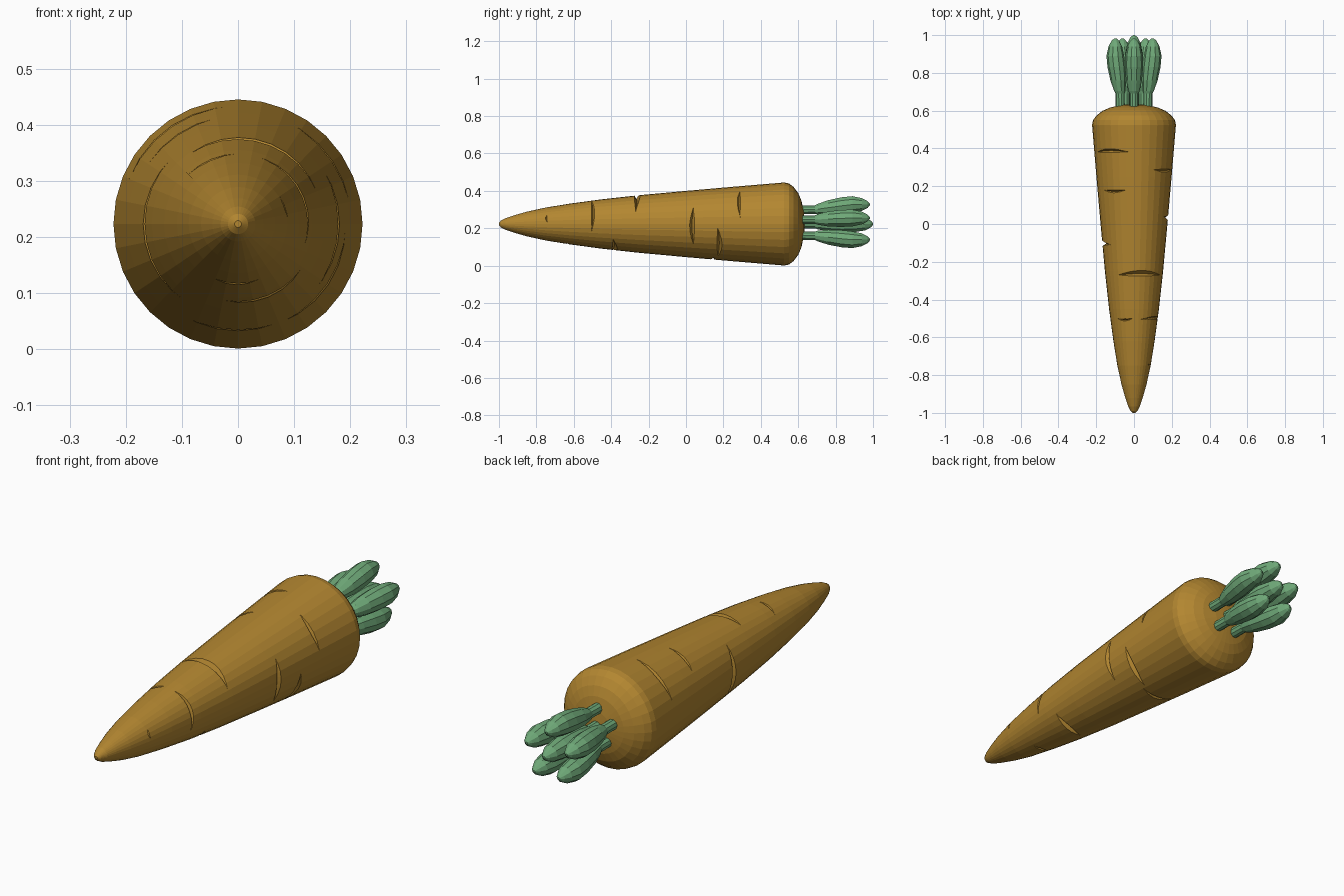
import bpy, bmesh
from math import cos, sin, pi, radians
from mathutils import Vector

if "Cube" in bpy.data.objects:
    bpy.data.objects.remove(bpy.data.objects["Cube"])

CZ = 0.223  # height of the carrot's axis


def material(name, rgb):
    m = bpy.data.materials.new(name)
    m.diffuse_color = (*rgb, 1)
    m.use_nodes = True
    m.node_tree.nodes["Principled BSDF"].inputs["Base Color"].default_value = m.diffuse_color
    return m


ORANGE = material("root_orange", (0.45, 0.24, 0.03))
GREEN = material("leaf_green", (0.16, 0.40, 0.19))


def skin(bm, rings, caps=False):
    """Bridge consecutive rings of points with quads."""
    vs = [[bm.verts.new(p) for p in ring] for ring in rings]
    n = len(vs[0])
    for a, b in zip(vs, vs[1:]):
        for i in range(n):
            j = (i + 1) % n
            bm.faces.new((a[i], a[j], b[j], b[i]))
    if caps:
        bm.faces.new(vs[0])
        bm.faces.new(vs[-1])


def finish(bm, name, mat):
    bmesh.ops.remove_doubles(bm, verts=bm.verts, dist=1e-5)
    bmesh.ops.recalc_face_normals(bm, faces=bm.faces)
    me = bpy.data.meshes.new(name)
    bm.to_mesh(me)
    bm.free()
    ob = bpy.data.objects.new(name, me)
    bpy.context.collection.objects.link(ob)
    if mat:
        me.materials.append(mat)
    return ob


def lathe(name, profile, sides, mat, axis=lambda y: (0, CZ)):
    """Revolve (y, radius) points around an axis running along y."""
    bm = bmesh.new()
    rings = []
    for y, r in profile:
        x, z = axis(y)
        rings.append([Vector((x + r * cos(2 * pi * i / sides), y,
                              z + r * sin(2 * pi * i / sides))) for i in range(sides)])
    skin(bm, rings, caps=True)
    return finish(bm, name, mat)


# Root body
PROFILE = [(-1, 0.006), (-0.99, 0.018), (-0.965, 0.031), (-0.92, 0.046), (-0.85, 0.066),
           (-0.75, 0.088), (-0.62, 0.109), (-0.45, 0.132), (-0.25, 0.154), (0, 0.177),
           (0.25, 0.199), (0.525, 0.222), (0.55, 0.217), (0.575, 0.198), (0.6, 0.165),
           (0.617, 0.125), (0.63, 0.065), (0.635, 0.015)]
root = lathe("carrot_root", PROFILE, 32, ORANGE)


def radius(y):
    for (y0, r0), (y1, r1) in zip(PROFILE, PROFILE[1:]):
        if y0 <= y <= y1:
            return r0 + (r1 - r0) * (y - y0) / (y1 - y0)


# Crescent grooves: position along root, start angle, end angle, half width, depth
GROOVES = [(0.38, 95, 160, 0.014, 0.013), (0.18, 102, 146, 0.012, 0.012),
           (-0.27, 25, 125, 0.018, 0.028), (-0.50, 92, 135, 0.010, 0.012),
           (-0.505, -20, 75, 0.011, 0.013), (-0.74, 5, 35, 0.008, 0.008),
           (-0.39, -100, -35, 0.017, 0.02), (0.04, -38, 30, 0.018, 0.02),
           (0.17, -65, -5, 0.018, 0.018), (0.29, 10, 62, 0.013, 0.014),
           (-0.11, 138, 232, 0.018, 0.022), (0.15, -118, -68, 0.014, 0.014),
           (-0.64, -115, -70, 0.010, 0.012)]
bm = bmesh.new()
for k, (y, a0, a1, w, d) in enumerate(GROOVES):
    rings = []
    for i in range(11):
        t = i / 10
        s = 0.05 + 0.95 * sin(pi * t)
        a = radians(a0 + (a1 - a0) * t)
        yc = y + 0.008 * (-1) ** k * sin(pi * t)
        R = radius(y)
        rings.append([(r * cos(a), yc + dy, CZ + r * sin(a)) for r, dy in
                      ((R - d * s, 0), (R + 0.006, w * s), (R + 0.025, 0), (R + 0.006, -w * s))])
    skin(bm, rings, caps=True)
cutter = finish(bm, "groove_cutter", None)
cutter.hide_render = True

mod = root.modifiers.new("grooves", 'BOOLEAN')
mod.operation = 'DIFFERENCE'
mod.solver = 'EXACT'
mod.object = cutter
bpy.context.view_layer.objects.active = root
bpy.ops.object.modifier_apply(modifier=mod.name)
bpy.data.objects.remove(cutter)

# Leaves: one in the middle and a ring of five, each a stem swelling into a bud
LEAF = [(0.58, 0.024), (0.69, 0.024), (0.705, 0.030), (0.76, 0.042), (0.83, 0.048),
        (0.89, 0.047), (0.94, 0.036), (0.97, 0.020), (0.983, 0.005)]
lathe("leaf_centre", [(y + 0.017 * (y > 0.9), r) for y, r in LEAF], 10, GREEN)
for k in range(5):
    a = radians(90 + 72 * k)

    def lean(y, a=a):
        r = 0.076 + 0.028 * min(max((y - 0.68) / 0.2, 0), 1)
        return r * cos(a), CZ + r * sin(a)

    lathe(f"leaf_{k + 1}", LEAF, 10, GREEN, lean)
